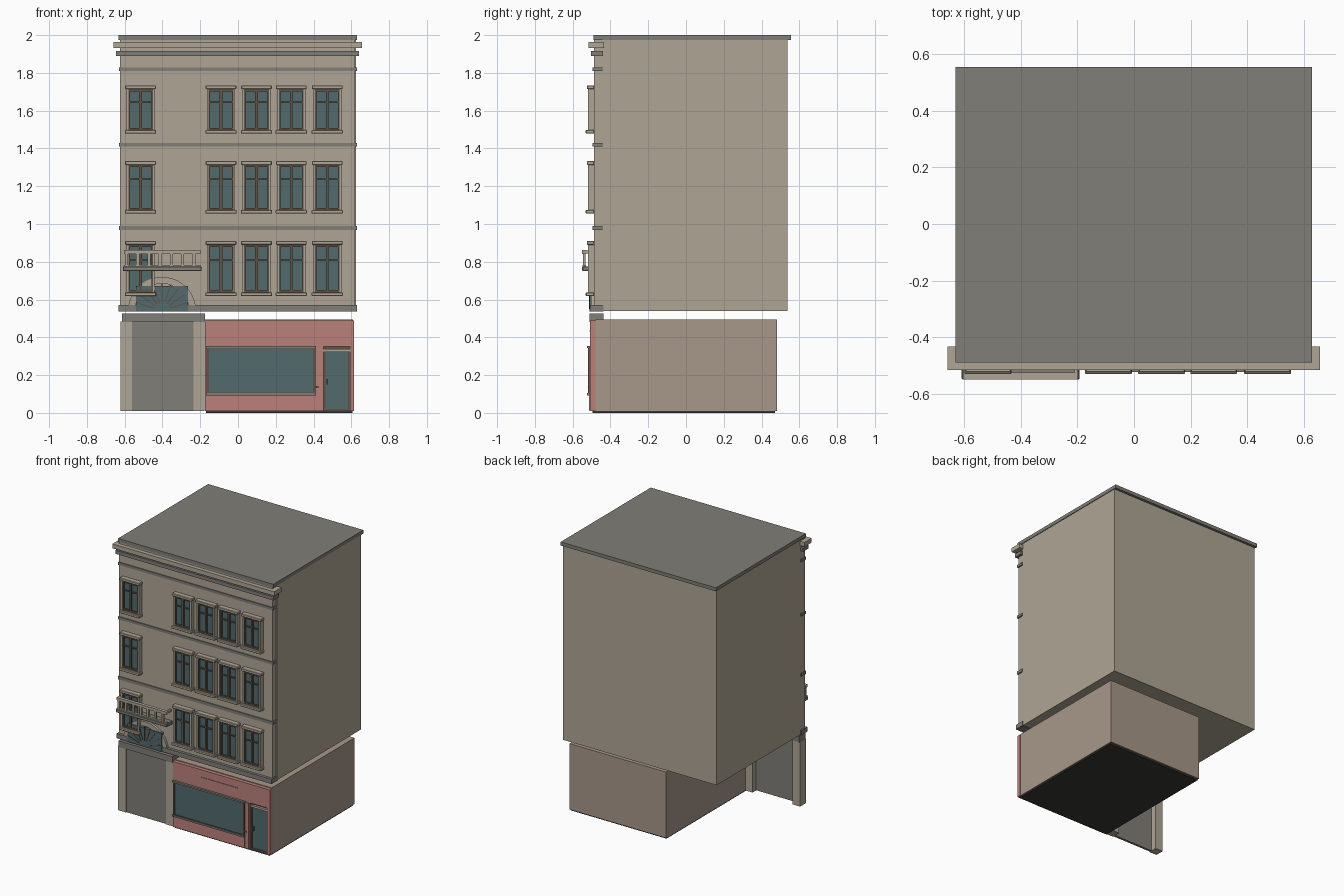
import bpy, bmesh, math
from mathutils import Matrix, Vector

if "Cube" in bpy.data.objects:
    bpy.data.objects.remove(bpy.data.objects["Cube"])


def material(name, rgb):
    m = bpy.data.materials.new(name)
    m.diffuse_color = (*rgb, 1)
    m.use_nodes = True
    m.node_tree.nodes["Principled BSDF"].inputs["Base Color"].default_value = m.diffuse_color
    return m


STONE = material("stone", (0.43, 0.38, 0.30))
GREY = material("grey_trim", (0.22, 0.21, 0.185))
GLASS = material("glass", (0.085, 0.145, 0.155))
WOOD = material("wood", (0.12, 0.09, 0.07))
PINK = material("shop_paint", (0.50, 0.22, 0.195))
TAN = material("shop_wall", (0.39, 0.31, 0.25))
DARK = material("floor_dark", (0.04, 0.038, 0.035))


def finish(bm, name, mat, bevel=0):
    bmesh.ops.recalc_face_normals(bm, faces=bm.faces)
    me = bpy.data.meshes.new(name)
    bm.to_mesh(me)
    bm.free()
    ob = bpy.data.objects.new(name, me)
    bpy.context.collection.objects.link(ob)
    me.materials.append(mat)
    if bevel:
        mod = ob.modifiers.new("soft_edge", 'BEVEL')
        mod.width, mod.segments = bevel, 1
    return ob


def add_box(bm, x0, x1, y0, y1, z0, z1):
    mat = Matrix.Translation(((x0 + x1) / 2, (y0 + y1) / 2, (z0 + z1) / 2))
    mat = mat @ Matrix.Diagonal((x1 - x0, y1 - y0, z1 - z0, 1))
    bmesh.ops.create_cube(bm, size=1, matrix=mat)


def boxes(name, mat, dims, bevel=0):
    bm = bmesh.new()
    for d in dims:
        add_box(bm, *d)
    return finish(bm, name, mat, bevel)


def frame(x0, x1, y0, y1, z0, z1, t):
    """Four bars of thickness t around a rectangle."""
    return [(x0, x0 + t, y0, y1, z0, z1), (x1 - t, x1, y0, y1, z0, z1),
            (x0 + t, x1 - t, y0, y1, z0, z0 + t), (x0 + t, x1 - t, y0, y1, z1 - t, z1)]


# Upper storeys, facade slab and roof
boxes("upper_body", STONE, [(-0.625, 0.625, -0.442, 0.537, 0.54, 1.975)])
boxes("facade", STONE, [(-0.625, 0.62, -0.487, -0.44, 0.54, 1.975)])
boxes("roof", GREY, [(-0.632, 0.63, -0.49, 0.556, 1.974, 2.0)])

# Cornices and string courses
boxes("upper_cornice", STONE, [(-0.66, 0.657, -0.517, -0.434, 1.931, 1.963)])
boxes("lower_cornice", GREY, [(-0.645, 0.64, -0.503, -0.44, 1.889, 1.915)])
for i, (z0, z1) in enumerate([(0.967, 0.989), (1.409, 1.428), (1.809, 1.828)]):
    boxes(f"string_course_{i}", GREY, [(-0.631, 0.629, -0.494, -0.44, z0, z1)])
boxes("base_course", GREY, [(-0.633, 0.629, -0.507, -0.436, 0.538, 0.572)])


# Windows: surround, sashes, glass, sill and lintel
def window(tag, cx, z0, z1):
    zt = z0 + (z1 - z0) * 0.68
    boxes(f"window_frame_{tag}", WOOD,
          frame(cx - 0.069, cx + 0.069, -0.515, -0.486, z0, z1, 0.012)
          + [(cx - 0.007, cx + 0.007, -0.515, -0.486, z0 + 0.012, z1 - 0.012)]
          + [(cx + s * 0.032 - 0.025, cx + s * 0.032 + 0.025, -0.511, -0.486,
              zt - 0.004, zt + 0.004) for s in (-1, 1)])
    boxes(f"window_jambs_{tag}", STONE,
          [(cx + s * 0.070 - 0.005, cx + s * 0.070 + 0.005, -0.519, -0.486, z0, z1)
           for s in (-1, 1)])
    boxes(f"window_glass_{tag}", GLASS,
          [(cx - 0.06, cx + 0.06, -0.502, -0.486, z0 + 0.008, z1 - 0.008)])
    boxes(f"window_sill_lintel_{tag}", STONE,
          [(cx - 0.083, cx + 0.083, -0.531, -0.486, z0 - 0.019, z0),
           (cx - 0.081, cx + 0.081, -0.525, -0.486, z1, z1 + 0.02)], 0.003)


for f, (z0, z1) in enumerate([(0.638, 0.89), (1.074, 1.313), (1.497, 1.714)]):
    for c, cx in enumerate((-0.516, -0.09, 0.098, 0.282, 0.472)):
        window(f"{f}_{c}", cx, z0, z1)

# Balcony
boxes("balcony_slab", GREY, [(-0.61, -0.192, -0.55, -0.48, 0.75, 0.776)], 0.004)
boxes("balcony_rail", STONE, [(-0.604, -0.198, -0.55, -0.526, 0.842, 0.862),
                              (-0.604, -0.198, -0.548, -0.53, 0.775, 0.783)])
boxes("balusters", STONE, [(x - 0.008, x + 0.008, -0.546, -0.532, 0.78, 0.845)
                           for x in [-0.59 + i * 0.0593 for i in range(7)]]
      + [(x - 0.006, x + 0.006, -0.53, -0.486, 0.845, 0.86) for x in (-0.597, -0.205)])

# Arched fanlight above the portal
AX, AZ = -0.402, 0.54
bm = bmesh.new()
n = 20
pts = [(r, math.pi * i / n) for r, order in ((0.18, range(n + 1)), (0.145, range(n, -1, -1)))
       for i in order]
vs = [bm.verts.new((AX + r * math.cos(a), -0.504, AZ + r * math.sin(a))) for r, a in pts]
faces = [bm.faces.new((vs[i], vs[i + 1], vs[2 * n - i], vs[2 * n + 1 - i])) for i in range(n)]
ext = bmesh.ops.extrude_face_region(bm, geom=faces)
bmesh.ops.translate(bm, vec=Vector((0, 0.025, 0)),
                    verts=[v for v in ext["geom"] if isinstance(v, bmesh.types.BMVert)])
finish(bm, "arch_surround", STONE)
boxes("fanlight_glass", GLASS, [(AX - 0.137, AX + 0.137, -0.511, -0.486, 0.538, 0.673)])
bm = bmesh.new()
for i in range(1, 10):
    a = math.pi * i / 10
    mat = (Matrix.Translation((AX, -0.503, AZ)) @ Matrix.Rotation(-a, 4, 'Y')
           @ Matrix.Translation((0.095, 0, 0)) @ Matrix.Diagonal((0.1, 0.022, 0.006, 1)))
    bmesh.ops.create_cube(bm, size=1, matrix=mat)
finish(bm, "fanlight_bars", WOOD)

# Entrance portal
boxes("portal_posts", STONE, [(-0.622, -0.56, -0.503, -0.437, 0.01, 0.485),
                              (-0.235, -0.178, -0.503, -0.437, 0.01, 0.485)])
boxes("portal_lintel", GREY, [(-0.615, -0.176, -0.51, -0.436, 0.48, 0.525)])
boxes("portal_door", GREY, [(-0.562, -0.23, -0.497, -0.48, 0.01, 0.49)])

# Shop body and floor
boxes("shop_body", TAN, [(-0.175, 0.61, -0.48, 0.482, 0.01, 0.495)])
boxes("shop_floor", DARK, [(-0.17, 0.605, -0.495, 0.47, 0.0, 0.012)])

# Shop front around the window and door openings
boxes("shop_front", PINK, [(-0.175, 0.615, -0.507, -0.479, 0.352, 0.49),
                           (-0.175, 0.412, -0.507, -0.479, 0.01, 0.352),
                           (0.412, 0.452, -0.507, -0.479, 0.01, 0.352),
                           (0.592, 0.615, -0.507, -0.479, 0.01, 0.352)])
boxes("stall_riser", PINK, [(-0.17, 0.412, -0.512, -0.5, 0.012, 0.092)])
boxes("pilaster", PINK, [(0.418, 0.446, -0.513, -0.5, 0.012, 0.35)])
boxes("sign_strip", PINK, [(0.05, 0.35, -0.511, -0.5, 0.43, 0.437)])

# Display window
boxes("display_window_frame", WOOD,
      frame(-0.166, 0.41, -0.518, -0.5, 0.096, 0.352, 0.012))
boxes("display_glass", GLASS, [(-0.158, 0.402, -0.512, -0.5, 0.104, 0.344)])
boxes("display_sill_and_head", GREY, [(-0.17, 0.414, -0.523, -0.5, 0.093, 0.105),
                                      (-0.17, 0.414, -0.523, -0.5, 0.343, 0.355)])
boxes("shop_bracket", WOOD, [(0.396, 0.43, -0.519, -0.5, 0.132, 0.142)])

# Shop door, slightly recessed
boxes("shop_door_frame", WOOD, frame(0.452, 0.592, -0.495, -0.479, 0.01, 0.352, 0.01))
boxes("shop_door_pane", GLASS, [(0.461, 0.583, -0.491, -0.479, 0.018, 0.322)])
boxes("shop_door_transom", STONE, [(0.452, 0.592, -0.503, -0.479, 0.322, 0.337)])
boxes("shop_door_handle", WOOD, [(0.468, 0.476, -0.504, -0.488, 0.15, 0.18)])
